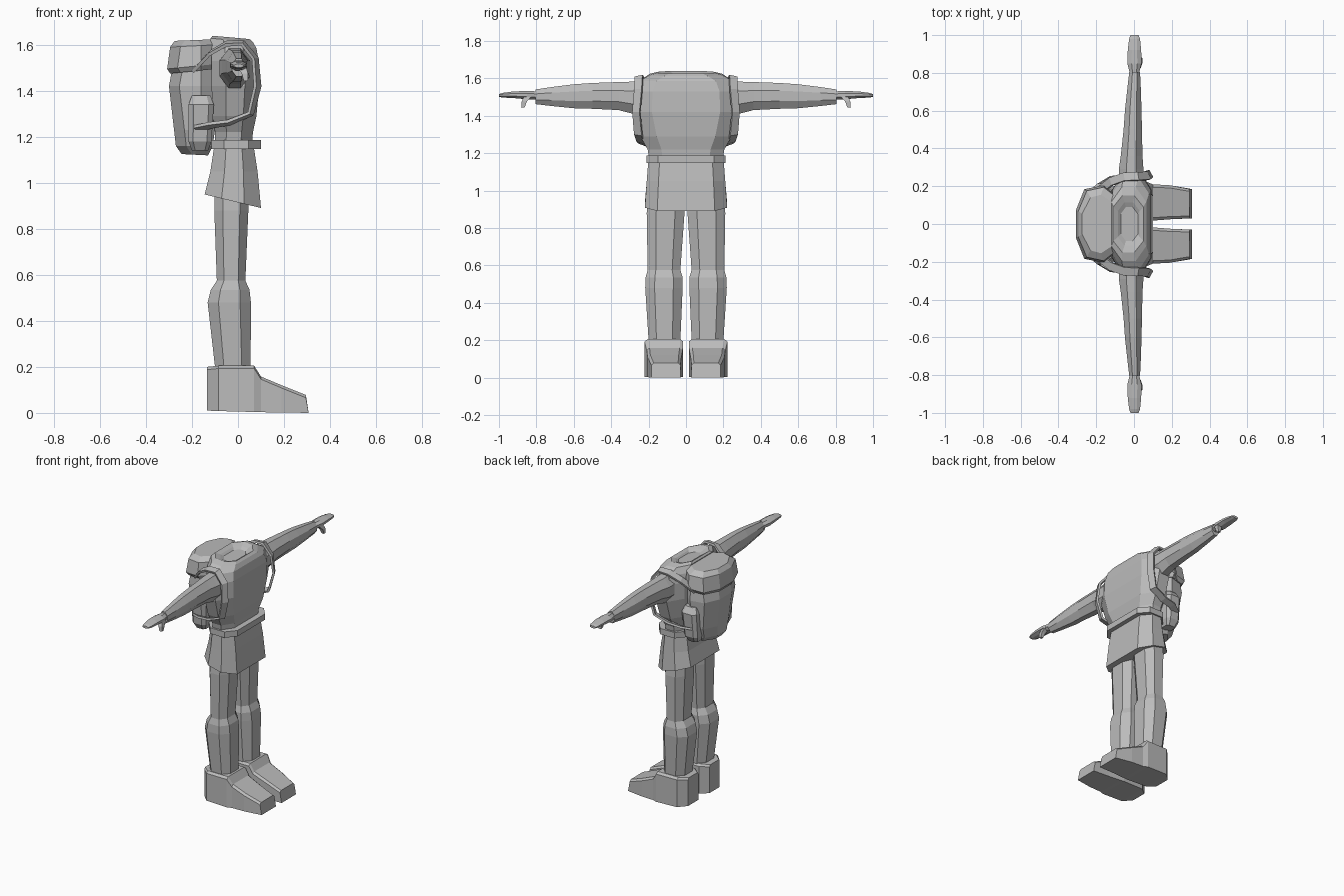
import bpy, bmesh, math
from mathutils import Vector

cloth = bpy.data.materials.new("grey cloth")
cloth.diffuse_color = (0.5, 0.5, 0.5, 1)


def octagon(a0, a1, b0, b1, ca=0.3, cb=0.3):
    """Rectangle with cut corners; ca and cb are fractions of its size."""
    da, db = (a1 - a0) * ca, (b1 - b0) * cb
    return [(a0 + da, b0), (a1 - da, b0), (a1, b0 + db), (a1, b1 - db),
            (a1 - da, b1), (a0 + da, b1), (a0, b1 - db), (a0, b0 + db)]


def loft(name, rings, closed=False):
    """Skin a list of equal rings of 3D points, capping the ends."""
    bm = bmesh.new()
    vs = [[bm.verts.new(p) for p in r] for r in rings]
    n = len(vs[0])
    pairs = list(zip(vs, vs[1:])) + ([(vs[-1], vs[0])] if closed else [])
    for a, b in pairs:
        for i in range(n):
            bm.faces.new((a[i], a[(i + 1) % n], b[(i + 1) % n], b[i]))
    if not closed:
        bm.faces.new(vs[0])
        bm.faces.new(vs[-1])
    bmesh.ops.recalc_face_normals(bm, faces=bm.faces)
    me = bpy.data.meshes.new(name)
    bm.to_mesh(me)
    bm.free()
    me.materials.append(cloth)
    ob = bpy.data.objects.new(name, me)
    bpy.context.collection.objects.link(ob)
    return ob


def upright(rows, ca=0.3, cb=0.2, tilt=0.0):
    """Rows of (z, x0, x1, y0, y1) to horizontal octagon rings."""
    return [[(x, y, z + tilt * (x - (x0 + x1) / 2)) for x, y in octagon(x0, x1, y0, y1, ca, cb)]
            for z, x0, x1, y0, y1 in rows]


def mirrored(ob):
    m = ob.modifiers.new("mirror", 'MIRROR')
    m.use_axis = (False, True, False)
    m.use_mirror_merge = False
    return ob


def sym(rows):
    return [(z, x0, x1, -h, h) for z, x0, x1, h in rows]


# Torso with broad shoulders and a sunken collar
torso = upright(sym([(1.16, -0.10, 0.06, 0.195), (1.22, -0.10, 0.065, 0.205),
                     (1.29, -0.11, 0.08, 0.245), (1.42, -0.115, 0.092, 0.285),
                     (1.53, -0.115, 0.09, 0.28), (1.585, -0.115, 0.08, 0.25)]), 0.3, 0.18)
collar = upright(sym([(1.62, -0.12, 0.065, 0.195), (1.632, -0.11, 0.05, 0.15),
                      (1.62, -0.085, 0.03, 0.115), (1.608, -0.07, 0.02, 0.09)]), 0.3, 0.2, -0.09)
loft("torso", torso + collar)

# Tunic skirt, longer at the front
skirt = upright(sym([(1.18, -0.10, 0.065, 0.20), (1.05, -0.12, 0.085, 0.21)]), 0.3, 0.15)
skirt += upright(sym([(0.92, -0.145, 0.10, 0.22)]), 0.3, 0.15, -0.24)
loft("skirt", skirt)

# Belt
loft("belt", upright(sym([(1.147, -0.115, 0.10, 0.212), (1.187, -0.115, 0.10, 0.212)]), 0.25, 0.15))

# Legs with bulging knees
mirrored(loft("leg", upright([(0.20, -0.10, 0.055, 0.03, 0.20), (0.48, -0.132, 0.056, 0.018, 0.218),
                              (0.535, -0.118, 0.05, 0.018, 0.216), (0.575, -0.092, 0.032, 0.03, 0.205),
                              (0.88, -0.103, 0.045, 0.008, 0.21), (1.0, -0.10, 0.05, 0.006, 0.20)],
                             0.25, 0.25)))

# Boots, lofted from heel to toe
boot_rows = [(-0.135, 0.06, 0.17, 0.01, 0.20), (-0.085, 0.02, 0.22, 0.008, 0.205),
             (0.07, 0.015, 0.222, 0.004, 0.205), (0.10, 0.018, 0.21, 0.003, 0.158),
             (0.19, 0.025, 0.205, 0.002, 0.12), (0.295, 0.03, 0.185, 0.0, 0.078)]
boot = []
for x, y0, y1, z0, z1 in boot_rows:
    c, toe = (y1 - y0) * 0.08, 0.012 if x > 0.25 else 0
    boot.append([(x + toe, y0, z0), (x + toe, y1, z0), (x, y1, z1 - 0.012),
                 (x, y1 - c, z1), (x, y0 + c, z1), (x, y0, z1 - 0.012)])
mirrored(loft("boot", boot))

# Arms held straight out: rows of (y, x0, x1, z0, z1)
arm_rows = [(0.20, -0.08, 0.055, 1.41, 1.585), (0.29, -0.08, 0.05, 1.412, 1.582),
            (0.36, -0.07, 0.045, 1.43, 1.58), (0.50, -0.055, 0.042, 1.437, 1.575),
            (0.60, -0.048, 0.04, 1.44, 1.568), (0.72, -0.035, 0.036, 1.452, 1.553),
            (0.805, -0.025, 0.032, 1.462, 1.54)]
mirrored(loft("arm", [[(x, y, z) for x, z in octagon(x0, x1, z0, z1)] for y, x0, x1, z0, z1 in arm_rows]))

# Flat hands with a thumb pointing down
hand_rows = [(0.79, -0.02, 0.025, 1.485, 1.53), (0.85, -0.035, 0.04, 1.488, 1.532),
             (0.92, -0.033, 0.038, 1.494, 1.53), (0.98, -0.026, 0.032, 1.497, 1.522),
             (1.0, -0.018, 0.024, 1.501, 1.516)]
mirrored(loft("hand", [[(x, y, z) for x, z in octagon(x0, x1, z0, z1)] for y, x0, x1, z0, z1 in hand_rows]))
mirrored(loft("thumb", [[(x - s, y - s, z), (x + s, y - s, z), (x + s, y + s, z), (x - s, y + s, z)]
                        for x, y, z, s in [(0.015, 0.845, 1.505, 0.02), (0.03, 0.865, 1.475, 0.014),
                                           (0.034, 0.872, 1.443, 0.009)]]))


# Backpack: plan outline with a bowed back face
def pack_ring(z, xb, xf, h, slope=0.0):
    plan = [(xf, -h * 0.75), (xf - 0.06, -h), (xb + 0.045, -h * 0.9), (xb, -h * 0.35),
            (xb, h * 0.35), (xb + 0.045, h * 0.9), (xf - 0.06, h), (xf, h * 0.75)]
    return [(x, y, z + slope * (x - xb)) for x, y in plan]


loft("backpack", [pack_ring(1.125, -0.245, -0.13, 0.10, -0.05), pack_ring(1.16, -0.27, -0.11, 0.14),
                  pack_ring(1.23, -0.278, -0.10, 0.165), pack_ring(1.42, -0.30, -0.10, 0.185),
                  pack_ring(1.50, -0.285, -0.10, 0.18)])
loft("backpack_flap", [pack_ring(1.475, -0.295, -0.10, 0.19, 0.1), pack_ring(1.495, -0.308, -0.10, 0.205, 0.1),
                       pack_ring(1.59, -0.295, -0.10, 0.195, 0.05), pack_ring(1.617, -0.275, -0.115, 0.155, 0.04)])
mirrored(loft("side_pocket", upright([(1.14, -0.20, -0.13, 0.11, 0.175), (1.18, -0.215, -0.115, 0.11, 0.20),
                                      (1.34, -0.215, -0.105, 0.12, 0.215), (1.38, -0.20, -0.12, 0.12, 0.19)],
                                     0.2, 0.2)))

# Shoulder straps: a thin ribbon following a loop round each shoulder
path = [Vector(p) for p in [(-0.19, 0.17, 1.49), (-0.12, 0.225, 1.565), (-0.05, 0.25, 1.605),
                            (0.02, 0.252, 1.608), (0.075, 0.255, 1.54), (0.085, 0.265, 1.42),
                            (0.055, 0.255, 1.30), (-0.04, 0.242, 1.262), (-0.12, 0.232, 1.25),
                            (-0.18, 0.195, 1.235)]]
centre = Vector((-0.03, 0.2, 1.43))
strap = []
for i, p in enumerate(path):
    t = (path[min(i + 1, len(path) - 1)] - path[max(i - 1, 0)]).normalized()
    out = p - centre
    out = (out - t * out.dot(t)).normalized()
    side = t.cross(out) * 0.022
    out *= 0.007
    strap.append([p - side - out, p + side - out, p + side + out, p - side + out])
mirrored(loft("shoulder_strap", strap))
